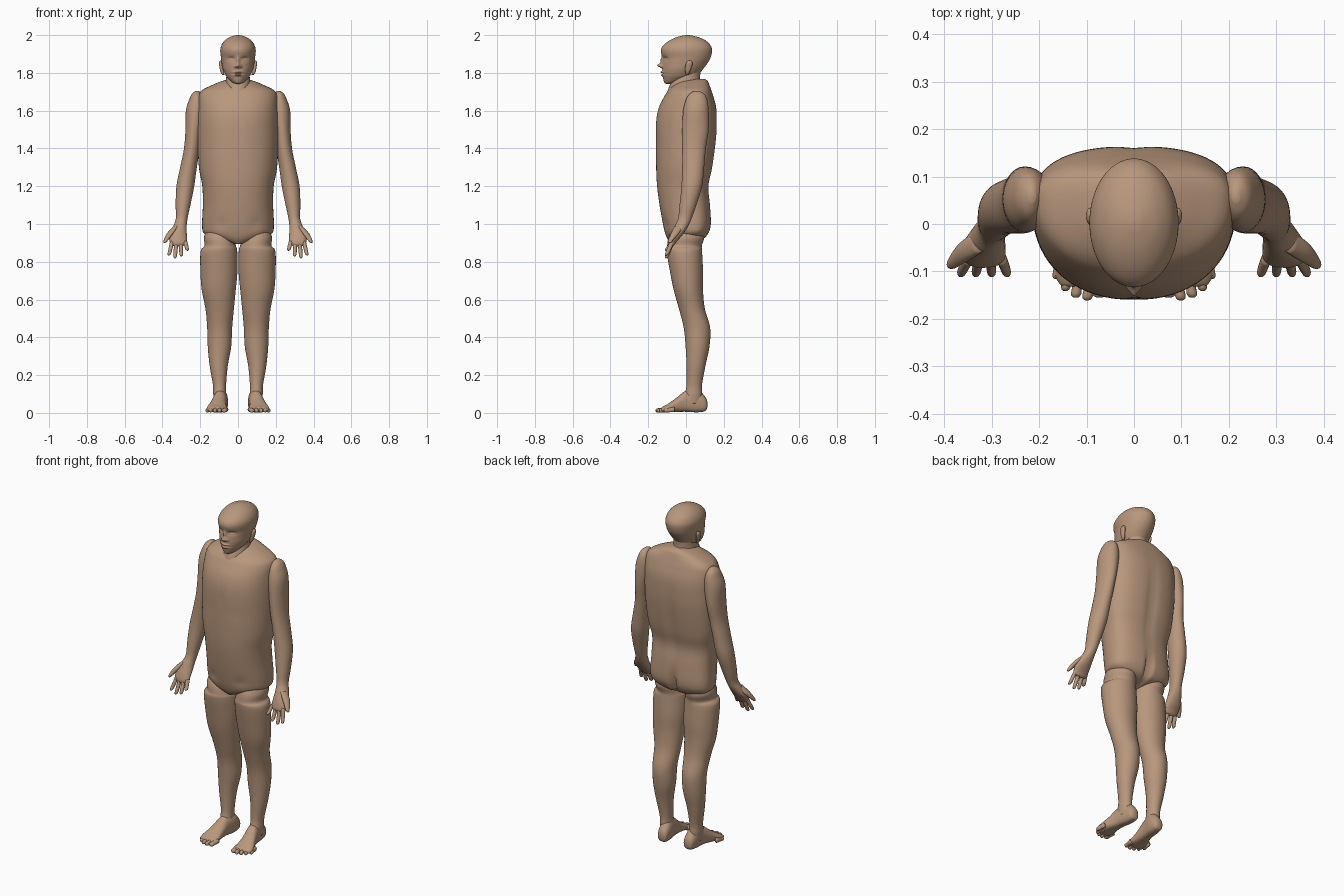
import bpy, bmesh, math

skin = bpy.data.materials.new("skin")
skin.diffuse_color = (0.48, 0.31, 0.205, 1)


def spline(rows, steps):
    """Catmull-Rom through the section rows."""
    out = []
    for i in range(len(rows) - 1):
        a, b, c, d = (rows[max(i - 1, 0)], rows[i], rows[i + 1], rows[min(i + 2, len(rows) - 1)])
        for k in range(steps):
            t = k / steps
            out.append([q + 0.5 * t * (r - p + t * (2 * p - 5 * q + 4 * r - s + t * (3 * (q - r) + s - p)))
                        for p, q, r, s in zip(a, b, c, d)])
    out.append(list(rows[-1]))
    return out


def loft(name, rows, axis='z', seg=32, steps=5, n_lo=2.0, n_hi=2.0, mid=0.5, bumps=(), mirror=False):
    """Rows are (position on axis, centre x, half width, low side, high side).
    Bumps are (side, x, z, spread x, spread z, shift in y)."""
    bm = bmesh.new()
    rings = []
    for t, cx, w, lo, hi in spline(rows, steps):
        cy = lo + mid * (hi - lo)
        ring = []
        for k in range(seg):
            a = 2 * math.pi * k / seg
            c, s = math.cos(a), math.sin(a)
            n = n_hi if s > 0 else n_lo
            x = cx + w * math.copysign(abs(c) ** (2 / n), c)
            r = (hi - cy) if s > 0 else (cy - lo)
            v = cy + r * math.copysign(abs(s) ** (2 / n), s)
            if axis == 'z':
                v += sum(d * abs(s) ** 0.5 * math.exp(-((abs(x) - bx) / sx) ** 2 - ((t - bz) / sz) ** 2)
                         for side, bx, bz, sx, sz, d in bumps if side * s > 0)
                ring.append(bm.verts.new((x, v, t)))
            else:
                ring.append(bm.verts.new((x, t, v)))
        rings.append(ring)
    for p, q in zip(rings, rings[1:]):
        for k in range(seg):
            j = (k + 1) % seg
            bm.faces.new((p[k], p[j], q[j], q[k]))
    bm.faces.new(rings[0])
    bm.faces.new(rings[-1])
    bmesh.ops.recalc_face_normals(bm, faces=bm.faces)
    for f in bm.faces:
        f.smooth = True
    me = bpy.data.meshes.new(name)
    bm.to_mesh(me)
    bm.free()
    me.materials.append(skin)
    ob = bpy.data.objects.new(name, me)
    bpy.context.collection.objects.link(ob)
    if mirror:
        ob.modifiers.new("mirror", 'MIRROR').use_mirror_merge = False
    return ob


# Torso with chest, spine and buttock relief
loft("torso", [
    (.895, 0, .02, -.08, .02), (.92, 0, .12, -.098, .09), (.95, 0, .18, -.11, .118),
    (1.0, 0, .19, -.122, .132), (1.1, 0, .186, -.14, .128), (1.2, 0, .189, -.153, .12),
    (1.3, 0, .207, -.158, .14), (1.45, 0, .215, -.16, .16), (1.55, 0, .215, -.158, .164),
    (1.62, 0, .213, -.143, .16), (1.68, 0, .208, -.112, .144), (1.71, 0, .188, -.092, .134),
    (1.735, 0, .138, -.065, .125), (1.757, 0, .085, -.03, .115), (1.768, 0, .04, .03, .1)],
    seg=72, n_lo=2.2, n_hi=2.5, mid=.62, bumps=[
    (1, 0, .97, .012, .07, -.035), (1, 0, 1.35, .025, .22, -.01),
    (-1, .1, 1.41, .06, .012, .005), (-1, 0, 1.5, .012, .08, .004),
    (-1, .09, 1.0, .03, .03, .006)])

# Neck
loft("neck", [(1.64, 0, .07, -.1, .09), (1.69, 0, .075, -.1, .085), (1.73, 0, .068, -.088, .08),
              (1.78, 0, .062, -.065, .075), (1.83, 0, .058, -.04, .08)])

# Head with nose, eye sockets, lids, lips and chin
loft("head", [
    (1.742, 0, .01, -.106, -.085), (1.75, 0, .03, -.115, -.03), (1.77, 0, .052, -.121, .03),
    (1.79, 0, .067, -.124, .065), (1.82, 0, .08, -.125, .09), (1.85, 0, .086, -.124, .113),
    (1.88, 0, .09, -.125, .13), (1.915, 0, .094, -.133, .138), (1.94, 0, .09, -.125, .133),
    (1.965, 0, .076, -.098, .113), (1.985, 0, .052, -.06, .078), (1.997, 0, .023, -.02, .036),
    (2.0, 0, .004, .003, .011)],
    seg=112, steps=9, bumps=[
    (-1, 0, 1.839, .011, .011, -.027), (-1, 0, 1.865, .008, .018, -.012),
    (-1, .014, 1.834, .007, .006, -.012),
    (-1, .036, 1.873, .018, .012, .013), (-1, .036, 1.868, .013, .006, -.009),
    (-1, .036, 1.866, .014, .0018, .005),
    (-1, 0, 1.804, .022, .005, -.012), (-1, 0, 1.788, .02, .005, -.01),
    (-1, 0, 1.796, .024, .0022, .006)])

# Ears
loft("ear", [(1.79, .078, .006, .0, .012), (1.805, .084, .009, -.004, .02), (1.835, .09, .009, -.004, .032),
             (1.855, .093, .008, .002, .034), (1.865, .09, .004, .012, .026)], seg=16, mirror=True)

# Legs
loft("leg", [
    (.99, .1, .06, -.06, .07), (.93, .1, .08, -.092, .095), (.885, .094, .083, -.1, .084),
    (.855, .101, .097, -.103, .085), (.75, .101, .098, -.085, .09), (.65, .102, .09, -.065, .09),
    (.55, .097, .075, -.037, .1), (.45, .097, .066, -.012, .128), (.35, .098, .062, -.002, .124),
    (.25, .102, .048, .003, .103), (.15, .098, .035, .003, .085), (.1, .097, .034, -.006, .085),
    (.05, .096, .03, -.01, .08)], seg=40, mirror=True)

# Feet, lofted from heel to ball
loft("foot", [
    (.113, .084, .012, .03, .06), (.102, .085, .028, .01, .085), (.06, .088, .035, .003, .125),
    (0, .096, .036, .006, .118), (-.05, .105, .043, .005, .08), (-.1, .113, .053, .003, .045),
    (-.125, .112, .046, .005, .032), (-.132, .112, .035, .012, .024)],
    axis='y', n_lo=2.8, mirror=True)
for i, (x, tip, r) in enumerate([(.07, -.155, .015), (.096, -.161, .011), (.12, -.155, .011),
                                 (.142, -.141, .01), (.16, -.116, .01)]):
    loft(f"toe_{i + 1}", [(tip + .055, x - .004, r, .004, .032), (tip + .025, x, r * .9, .003, .026),
                          (tip + .008, x + .002, r, .002, .024), (tip + .001, x + .003, r * .6, .006, .019),
                          (tip, x + .003, r * .15, .011, .014)], axis='y', seg=14, steps=3, mirror=True)

# Arms down to the palm
loft("arm", [
    (1.705, .215, .008, .045, .07), (1.69, .219, .024, .02, .095), (1.66, .22, .038, .0, .112),
    (1.6, .225, .051, -.015, .12), (1.5, .234, .044, -.02, .12), (1.4, .244, .042, -.02, .105),
    (1.3, .262, .044, -.02, .096), (1.2, .279, .047, -.024, .085), (1.1, .291, .039, -.034, .055),
    (1.03, .298, .031, -.042, .03), (.985, .308, .036, -.062, .01), (.94, .317, .046, -.082, -.02),
    (.905, .317, .045, -.092, -.05), (.888, .317, .036, -.09, -.062), (.882, .317, .015, -.085, -.07)],
    mirror=True)

# Fingers and thumb: (base x, tip x, tip z)
for i, (bx, tx, tz) in enumerate([(.28, .267, .858), (.303, .3, .828), (.326, .334, .818), (.348, .366, .833)]):
    x = lambda f: bx + f * (tx - bx)
    h = .91 - tz
    loft(f"finger_{i + 1}", [(.91, bx, .011, -.085, -.058), (.91 - h * .5, x(.5), .0105, -.1, -.076),
                             (.91 - h * .85, x(.85), .0095, -.111, -.09), (tz + .003, x(.98), .006, -.112, -.098),
                             (tz, tx, .001, -.107, -.104)], seg=14, steps=3, mirror=True)
loft("thumb", [(.99, .325, .014, -.06, -.015), (.96, .35, .019, -.075, -.03), (.935, .369, .016, -.086, -.05),
               (.915, .381, .012, -.094, -.067), (.902, .388, .007, -.094, -.078),
               (.899, .389, .001, -.088, -.084)], seg=16, steps=4, mirror=True)
